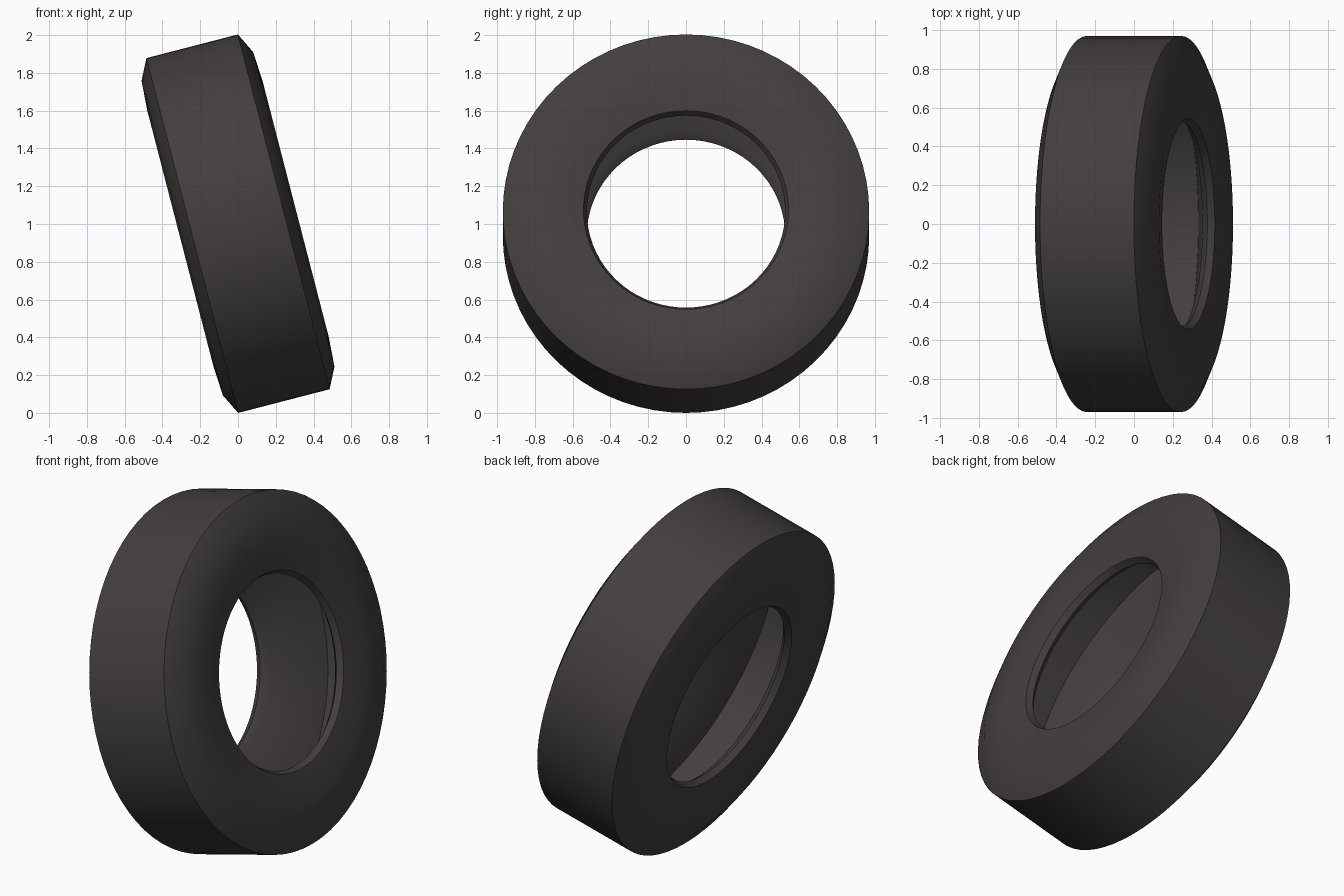
import bpy, bmesh, math
from mathutils import Matrix

if "Cube" in bpy.data.objects:
    bpy.data.objects.remove(bpy.data.objects["Cube"])

SEGMENTS = 72
TILT = math.radians(14.5)

# half cross-section (axial offset, radius): tread edge, sidewall, bead, inner cavity
half = [
    (0.25, 0.97), (0.305, 0.86), (0.315, 0.70), (0.29, 0.543),
    (0.255, 0.525), (0.22, 0.56), (0.105, 0.92),
]
profile = half + [(-a, r) for a, r in reversed(half)]

rubber = bpy.data.materials.new("dark rubber")
rubber.diffuse_color = (0.056, 0.049, 0.048, 1)
rubber.use_nodes = True
rubber.node_tree.nodes["Principled BSDF"].inputs["Base Color"].default_value = rubber.diffuse_color

# revolve the closed section around the x axis
bm = bmesh.new()
rings = []
for i in range(SEGMENTS):
    t = 2 * math.pi * i / SEGMENTS
    rings.append([bm.verts.new((a, r * math.cos(t), r * math.sin(t))) for a, r in profile])
n = len(profile)
for i in range(SEGMENTS):
    p, q = rings[i], rings[(i + 1) % SEGMENTS]
    for j in range(n):
        k = (j + 1) % n
        bm.faces.new((p[j], p[k], q[k], q[j]))
bmesh.ops.recalc_face_normals(bm, faces=bm.faces)

# lean the wheel and rest it on the floor
bm.transform(Matrix.Rotation(-TILT, 4, 'Y'))
low = min(v.co.z for v in bm.verts)
bm.transform(Matrix.Translation((0, 0, -low)))

mesh = bpy.data.meshes.new("tire")
bm.to_mesh(mesh)
bm.free()
mesh.materials.append(rubber)
tire = bpy.data.objects.new("tire", mesh)
bpy.context.collection.objects.link(tire)
bpy.context.view_layer.objects.active = tire
tire.select_set(True)
bpy.ops.object.shade_smooth_by_angle(angle=math.radians(30))
